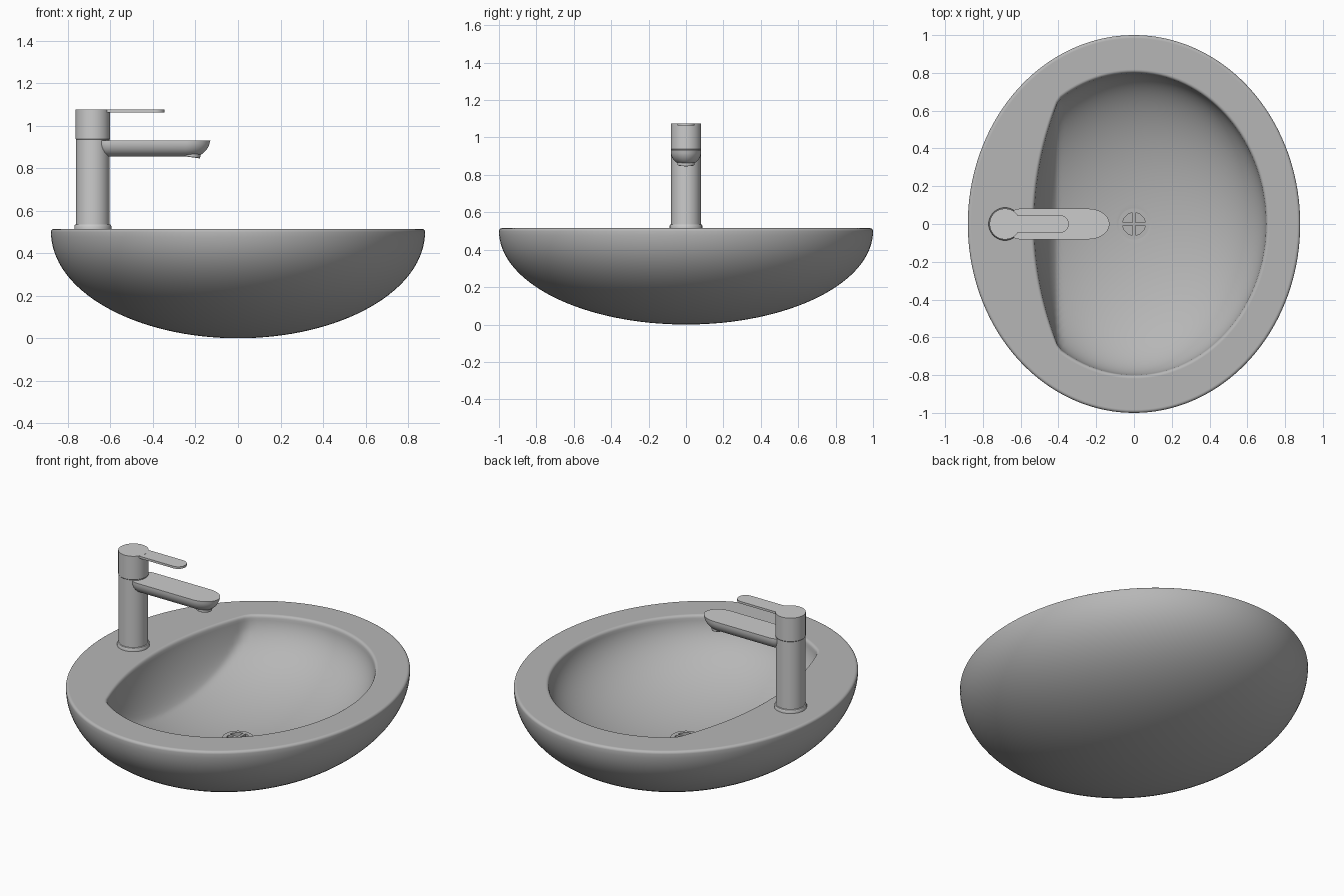
import bpy, bmesh, math
from math import sin, cos, pi, sqrt

if "Cube" in bpy.data.objects:
    bpy.data.objects.remove(bpy.data.objects["Cube"])

ZR = 0.515             # rim height
FX = -0.683            # tap centre
A, B, D = 0.70, 0.80, 0.37   # inner bowl half axes and depth
N = 144

grey = bpy.data.materials.new("basin_grey")
grey.diffuse_color = (0.47, 0.47, 0.47, 1)
grey.use_nodes = True
grey.node_tree.nodes["Principled BSDF"].inputs["Base Color"].default_value = grey.diffuse_color


def mesh_object(name, bm, angle=35, mat=None):
    bmesh.ops.recalc_face_normals(bm, faces=bm.faces)
    me = bpy.data.meshes.new(name)
    bm.to_mesh(me)
    bm.free()
    ob = bpy.data.objects.new(name, me)
    bpy.context.collection.objects.link(ob)
    if mat:
        me.materials.append(mat)
    bpy.context.view_layer.objects.active = ob
    ob.select_set(True)
    bpy.ops.object.shade_smooth_by_angle(angle=math.radians(angle))
    ob.select_set(False)
    return ob


def loft(name, rings, angle=35, mat=None, closed=False):
    """Skin a stack of closed rings; cap both ends, or join last to first."""
    bm = bmesh.new()
    rows = [[bm.verts.new(p) for p in r] for r in rings]
    n = len(rows[0])
    for a, b in zip(rows, rows[1:] + (rows[:1] if closed else [])):
        for i in range(n):
            j = (i + 1) % n
            bm.faces.new((a[i], a[j], b[j], b[i]))
    if not closed:
        bm.faces.new(rows[0][::-1])
        bm.faces.new(rows[-1])
    return mesh_object(name, bm, angle, mat)


def ellipse(a, b, z, x=0, n=N):
    return [(x + a * cos(2 * pi * i / n), b * sin(2 * pi * i / n), z) for i in range(n)]


def lathe(name, profile, x=0, n=64, **kw):
    return loft(name, [ellipse(r, r, z, x, n) for r, z in profile], **kw)


def capsule(x0, x1, w, back, tip, z, n=24):
    """Long outline with an elliptical end on each side."""
    pts = []
    for i in range(n + 1):
        t = -pi / 2 + pi * i / n
        pts.append((x1 - tip + tip * cos(t), w * sin(t), z))
    for i in range(n + 1):
        t = pi / 2 + pi * i / n
        pts.append((x0 + back + back * cos(t), w * sin(t), z))
    return pts


def wall_x(y, depth):
    """How far the curved tap-side wall reaches towards -x."""
    v = 1 - (0.40 / A) ** 2 - (y / B) ** 2
    if v <= 0:
        return 0.40
    d = min(1, depth / (D * sqrt(v)))
    return 0.40 + 0.13 * max(0, 1 - (y / 0.655) ** 2) * (1 - d ** 1.4) ** (1 / 1.4)


def inner_ring(t, grow=0.0, z=None):
    """Bowl ellipsoid at angle t, cut by the wall on the tap side."""
    depth = D * sin(t)
    pts = []
    for i in range(N):
        th = 2 * pi * i / N
        c, s = cos(th), sin(th)
        r = cos(t) / sqrt((c / A) ** 2 + (s / B) ** 2)
        inside = lambda q: q * c + wall_x(q * s, depth) > 0
        if c < 0 and not inside(r):
            lo, hi = 0, r
            for _ in range(24):
                m = (lo + hi) / 2
                lo, hi = (m, hi) if inside(m) else (lo, m)
            r = lo
        r += grow
        pts.append((r * c, r * s, ZR - depth if z is None else z))
    return pts


# basin: outer shell, rounded rim, inner bowl and drain sump
rings = []
for i in range(1, 33):
    t = pi / 2 * i / 32
    rings.append(ellipse(0.88 * sin(t), sin(t), 0.5 * (1 - cos(t))))
for i in range(1, 5):
    t = pi / 2 * i / 4
    e = 0.015 * (1 - cos(t))
    rings.append(ellipse(0.88 - e, 1 - e, 0.5 + 0.015 * sin(t)))
rings.append(ellipse(0.862, 0.982, ZR))      # keep the rim shading flat
rings.append(inner_ring(0, 0.019, ZR))
for i in range(4):
    t = pi / 2 * i / 4
    rings.append(inner_ring(0, 0.016 * (1 - sin(t)), ZR - 0.016 * (1 - cos(t))))
for i in range(41):
    rings.append(inner_ring(0.045 + (1.47 - 0.045) * i / 40))
floor = ZR - D
rings += [ellipse(0.068, 0.068, floor), ellipse(0.066, 0.066, floor - 0.03)]
loft("basin", rings, 40, grey)

# drain: flat raised ring with a cross grate
lathe("drain_ring", [(0.083, floor - 0.01), (0.083, floor + 0.007), (0.060, floor + 0.007),
                     (0.060, floor - 0.02)], 0, 48, mat=grey, closed=True)
for i, size in enumerate([(0.124, 0.016, 0.02), (0.016, 0.124, 0.02)]):
    bpy.ops.mesh.primitive_cube_add(size=1, location=(0, 0, floor - 0.003))
    bar = bpy.context.object
    bar.name = f"drain_bar_{i + 1}"
    bar.scale = size
    bar.data.materials.append(grey)
    bar.select_set(False)

# tap column with base flange
lathe("tap_column", [(0.087, ZR - 0.005), (0.087, 0.528), (0.084, 0.534),
                     (0.079, 0.536), (0.079, 0.94)], FX)
# tap cap
lathe("tap_cap", [(0.0785, 0.934), (0.0815, 0.938), (0.0815, 1.076)], FX)

# lever: thin rounded plate
loft("tap_lever", [capsule(-0.66, -0.345, 0.046, 0.03, 0.045, z) for z in (1.063, 1.0755)])

# spout: flat top, boat-shaped underside with a raked tip
spout = [capsule(-0.675, -0.13, 0.081, 0.07, 0.11, 0.931)]
for i in range(13):
    t = pi / 2 * i / 13
    e = 0.065 * (1 - cos(t))
    spout.append(capsule(-0.675 + e, -0.132 - e - 0.012 * sin(t), 0.081 * cos(t) ** 0.8,
                         0.07 - e, 0.11 - e, 0.924 - 0.070 * sin(t)))
loft("tap_spout", spout)

# aerator: short tilted nozzle under the spout tip
nozzle = lathe("tap_nozzle", [(0.046, 0.03), (0.046, -0.014), (0.044, -0.016),
                              (0.036, -0.016), (0.034, -0.006)], 0, 40)
nozzle.location = (-0.222, 0, 0.868)
nozzle.rotation_euler = (0, math.radians(8), 0)
